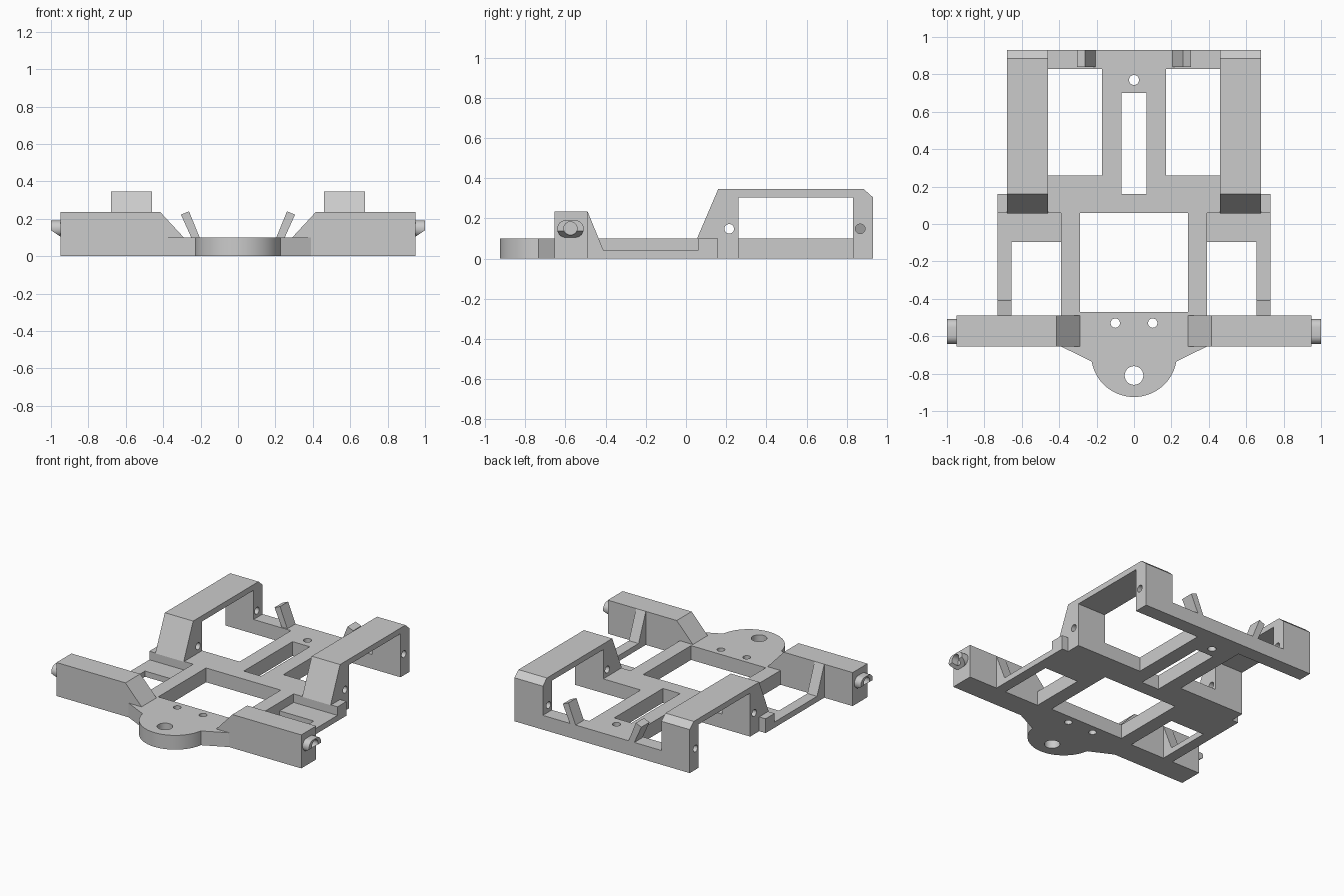
import bpy, bmesh
from math import sin, cos, pi, radians

if "Cube" in bpy.data.objects:
    bpy.data.objects.remove(bpy.data.objects["Cube"])

grey = bpy.data.materials.new("plain grey")
grey.use_nodes = True
colour = (0.6, 0.6, 0.6, 1)
grey.diffuse_color = colour
grey.node_tree.nodes["Principled BSDF"].inputs["Base Color"].default_value = colour

PLACE = {
    "x": lambda p, d: (d, p[0], p[1]),
    "y": lambda p, d: (p[0], d, p[1]),
    "z": lambda p, d: (p[0], p[1], d),
}


def prism(name, outline, axis, start, end, side=1):
    """Extrude a flat outline along an axis; side -1 mirrors it in x."""
    bm = bmesh.new()
    rings = []
    for d in (start, end):
        ring = []
        for p in outline:
            x, y, z = PLACE[axis](p, d)
            ring.append(bm.verts.new((x * side, y, z)))
        bm.faces.new(ring)
        rings.append(ring)
    a, b = rings
    for i in range(len(a)):
        j = (i + 1) % len(a)
        bm.faces.new((a[i], a[j], b[j], b[i]))
    bmesh.ops.recalc_face_normals(bm, faces=bm.faces)
    mesh = bpy.data.meshes.new(name)
    bm.to_mesh(mesh)
    bm.free()
    mesh.materials.append(grey)
    obj = bpy.data.objects.new(name, mesh)
    bpy.context.collection.objects.link(obj)
    return obj


def rect(x0, x1, y0, y1):
    return [(x0, y0), (x1, y0), (x1, y1), (x0, y1)]


def arc(cx, cy, r, start=0, end=360, steps=24):
    """Points along an arc; a full circle leaves out the repeated end."""
    count = steps if end - start == 360 else steps + 1
    angles = [radians(start + (end - start) * i / steps) for i in range(count)]
    return [(cx + r * cos(t), cy + r * sin(t)) for t in angles]


def cut(obj, cutter):
    """Subtract a cutter and throw it away."""
    cutter.hide_render = True
    mod = obj.modifiers.new("cut", "BOOLEAN")
    mod.operation = "DIFFERENCE"
    mod.solver = "EXACT"
    mod.object = cutter
    bpy.context.view_layer.objects.active = obj
    bpy.ops.object.modifier_apply(modifier=mod.name)
    bpy.data.objects.remove(cutter)


parts = []

# Base plate: rounded nose, inner rails, crossbar, spine and rear bar
T = 0.10
half = [(0.39, -0.655), (0.39, 0.06), (0.73, 0.06), (0.73, 0.16),
        (0.68, 0.16), (0.68, 0.26), (0.17, 0.26), (0.17, 0.83),
        (0.68, 0.83), (0.68, 0.93)]
nose = arc(0, -0.695, 0.23, 190, 350, 32)
outline = nose + half + [(-x, y) for x, y in reversed(half)]
base = prism("base_plate", outline, "z", 0, T)
openings = [
    rect(-0.29, 0.29, -0.47, 0.06),
    rect(-0.067, 0.067, 0.16, 0.70),
    arc(0, 0.77, 0.027),
    arc(0, -0.81, 0.05, steps=32),
    arc(0.1, -0.53, 0.025),
    arc(-0.1, -0.53, 0.025),
]
for shape in openings:
    cut(base, prism("cutter", shape, "z", -0.1, 0.3))
parts.append(base)

for side, label in ((1, "left"), (-1, "right")):
    # Front arm with sloped inner end
    arm = [(0.29, T), (0.415, 0.235), (0.95, 0.235), (0.95, 0), (0.39, 0), (0.39, T)]
    parts.append(prism(label + "_arm", arm, "y", -0.655, -0.49, side))

    # End peg: rounded slot shape, bevelled below, with a blind hole
    stadium = arc(-0.552, 0.148, 0.043, -90, 90, 12) + arc(-0.598, 0.148, 0.043, 90, 270, 12)
    peg = prism(label + "_peg", stadium, "x", 0.94, 1.0, side)
    wedge = [(0.95, 0.105), (1.05, 0.171), (1.05, 0.05), (0.95, 0.05)]
    cut(peg, prism("cutter", wedge, "y", -0.8, -0.4, side))
    cut(peg, prism("cutter", arc(-0.575, 0.15, 0.033), "x", 0.952, 1.1, side))
    parts.append(peg)

    # Thin outer rail with gusset, and the low shelf beside it
    rail = [(-0.49, 0), (-0.49, 0.235), (-0.41, 0.04), (0.06, 0.04), (0.06, 0)]
    parts.append(prism(label + "_outer_rail", rail, "x", 0.655, 0.73, side))
    parts.append(prism(label + "_shelf", rect(0.39, 0.655, -0.095, 0.06), "z", 0, 0.04, side))

    # Raised bridge with side holes through its posts
    bridge = [(0.055, T), (0.16, 0.345), (0.885, 0.345), (0.93, 0.305), (0.93, T),
              (0.83, T), (0.83, 0.305), (0.26, 0.305), (0.26, T)]
    frame = prism(label + "_bridge", bridge, "x", 0.46, 0.68, side)
    for y in (0.215, 0.867):
        cut(frame, prism("cutter", arc(y, 0.148, 0.024), "x", 0.3, 0.9, side))
    parts.append(frame)

    # Leaning tab on the rear bar
    tab = [(0.205, T), (0.25, T), (0.305, 0.222), (0.262, 0.24)]
    parts.append(prism(label + "_tab", tab, "y", 0.84, 0.93, side))

# Smooth the round edges, keep the corners crisp
bpy.ops.object.select_all(action="DESELECT")
for obj in parts:
    obj.select_set(True)
bpy.context.view_layer.objects.active = base
bpy.ops.object.shade_smooth_by_angle(angle=radians(30))
